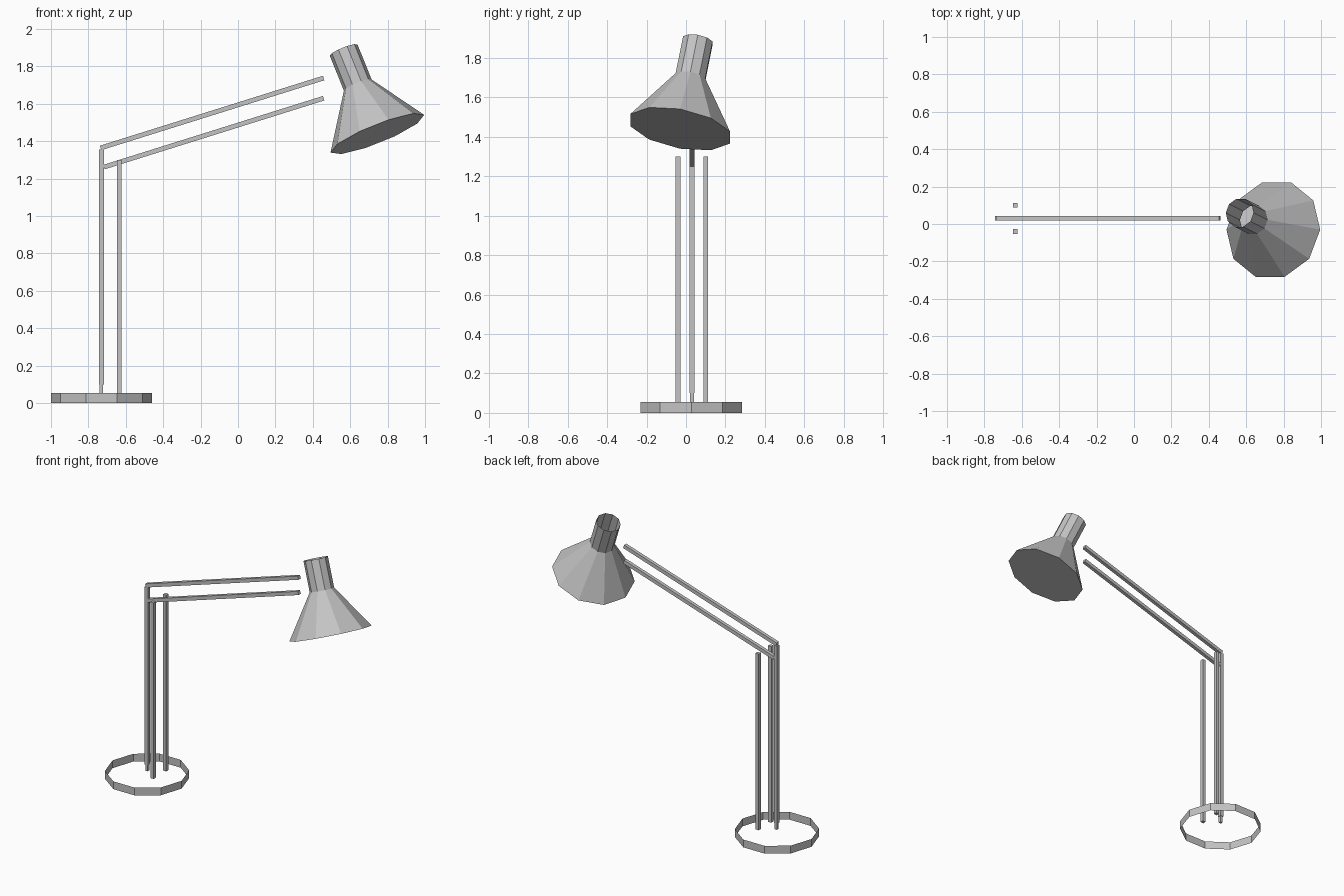
import bpy
import bmesh
from math import cos, sin, tau, atan2
from mathutils import Matrix, Vector

cube = bpy.data.objects.get("Cube")
if cube:
    bpy.data.objects.remove(cube)

# Single painted-metal grey
grey = bpy.data.materials.new("light grey metal")
grey.use_nodes = True
colour = (0.55, 0.55, 0.55, 1)
grey.diffuse_color = colour
grey.node_tree.nodes["Principled BSDF"].inputs["Base Color"].default_value = colour

SIDES = 10
ROD = 0.025
MAST_X, MAST_Y = -0.73, 0.03


def finish(name, bm, matrix=Matrix()):
    mesh = bpy.data.meshes.new(name)
    bm.to_mesh(mesh)
    bm.free()
    mesh.materials.append(grey)
    obj = bpy.data.objects.new(name, mesh)
    obj.matrix_world = matrix
    bpy.context.collection.objects.link(obj)
    return obj


def shell(name, rings, matrix, cap_first=False):
    """Faceted shell through (radius, height) rings, bottom to top."""
    bm = bmesh.new()
    loops = [[bm.verts.new((r * cos(tau * i / SIDES), r * sin(tau * i / SIDES), h))
              for i in range(SIDES)] for r, h in rings]
    for low, high in zip(loops, loops[1:]):
        for i in range(SIDES):
            j = (i + 1) % SIDES
            bm.faces.new((low[i], low[j], high[j], high[i]))
    if cap_first:
        bm.faces.new(loops[0][::-1])
    return finish(name, bm, matrix)


def rod(name, start, end, width=ROD):
    """Square bar lying between two points in an x-z plane."""
    a, b = Vector(start), Vector(end)
    d = b - a
    bm = bmesh.new()
    bmesh.ops.create_cube(bm, size=1)
    bmesh.ops.scale(bm, vec=(width, width, d.length), verts=bm.verts)
    turn = Matrix.Rotation(atan2(d.x, d.z), 4, "Y")
    return finish(name, bm, Matrix.Translation((a + b) / 2) @ turn)


# Open base ring
shell("base_ring", [(0.27, 0), (0.27, 0.055)], Matrix.Translation((MAST_X, 0.027, 0)))

# Mast with its thin foot peg, and the two side posts
rod("mast", (MAST_X, MAST_Y, 0.1), (MAST_X, MAST_Y, 1.355))
rod("mast_peg", (MAST_X, MAST_Y, 0.055), (MAST_X, MAST_Y, 0.1), 0.019)
for side, y in (("right", -0.04), ("left", 0.1)):
    rod(f"post_{side}", (-0.635, y, 0.055), (-0.635, y, 1.3))

# Parallel arms
rod("upper_arm", (-0.735, MAST_Y, 1.364), (0.458, MAST_Y, 1.738))
rod("lower_arm", (-0.716, MAST_Y, 1.262), (0.458, MAST_Y, 1.63))

# Tilted lamp shade: closed wide mouth, cone and open neck tube
mouth = Vector((0.745, -0.03, 1.44))
axis = (Vector((0.565, 0.06, 1.887)) - mouth).normalized()
across = Vector((axis.z, 0, -axis.x)).normalized()
tilt = Matrix((across, axis.cross(across), axis)).transposed().to_4x4()
shell("lamp_shade", [(0.27, 0), (0.08, 0.285), (0.08, 0.49)],
      Matrix.Translation(mouth) @ tilt, cap_first=True)
